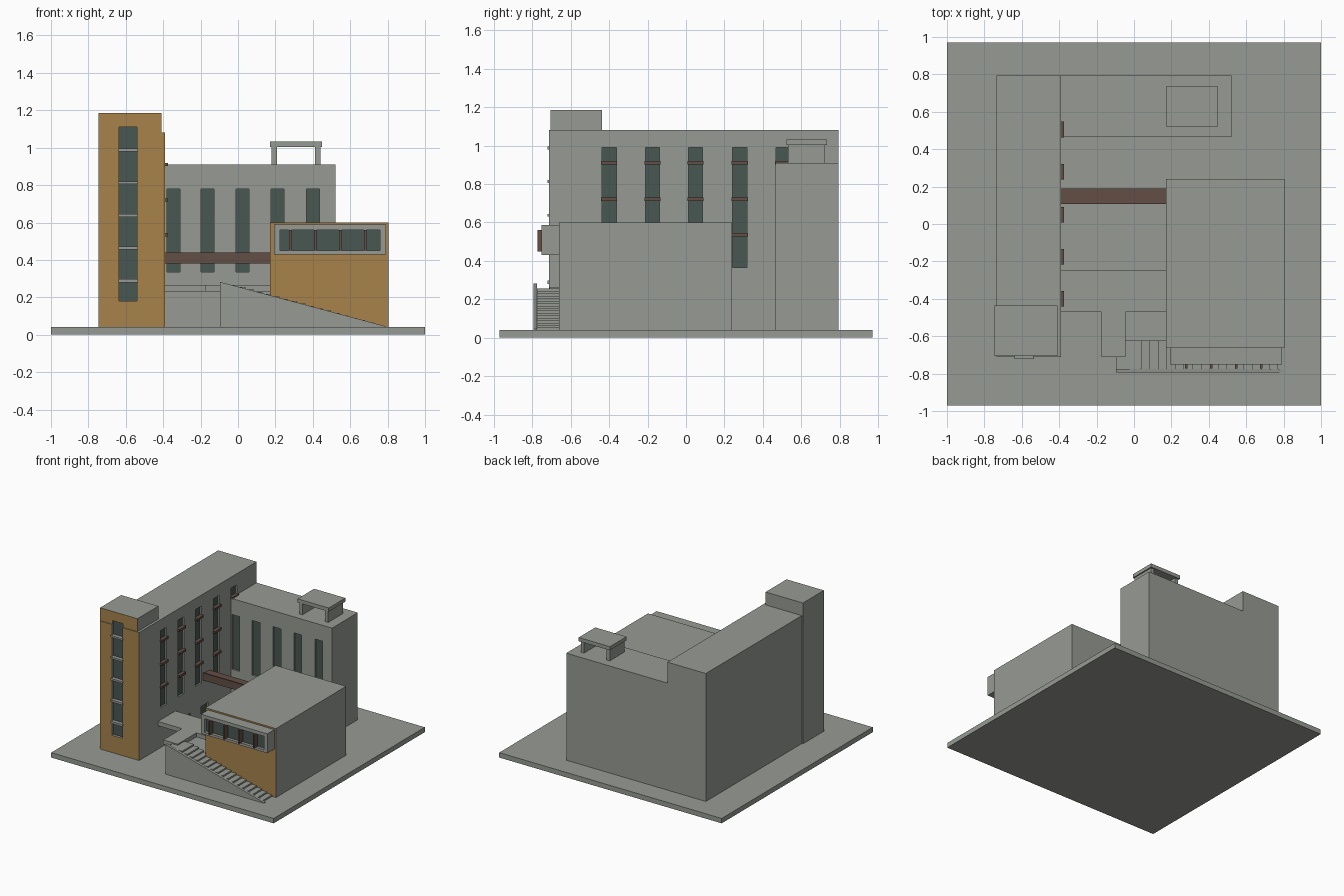
import bpy, bmesh

if "Cube" in bpy.data.objects:
    bpy.data.objects.remove(bpy.data.objects["Cube"])


def material(name, rgb):
    m = bpy.data.materials.new(name)
    m.diffuse_color = (*rgb, 1)
    m.use_nodes = True
    m.node_tree.nodes["Principled BSDF"].inputs["Base Color"].default_value = m.diffuse_color
    return m


GREY = material("concrete grey", (0.31, 0.325, 0.295))
TAN = material("tan cladding", (0.39, 0.225, 0.07))
GLASS = material("dark glass", (0.066, 0.095, 0.083))
BROWN = material("dark brown", (0.125, 0.077, 0.06))


def boxes(name, spans, mat):
    """One object made of boxes given as (x0, x1, y0, y1, z0, z1)."""
    bm = bmesh.new()
    for x0, x1, y0, y1, z0, z1 in spans:
        vs = bmesh.ops.create_cube(bm, size=1)["verts"]
        for v in vs:
            v.co = (x1 if v.co.x > 0 else x0,
                    y1 if v.co.y > 0 else y0,
                    z1 if v.co.z > 0 else z0)
    me = bpy.data.meshes.new(name)
    bm.to_mesh(me)
    bm.free()
    me.materials.append(mat)
    ob = bpy.data.objects.new(name, me)
    bpy.context.collection.objects.link(ob)
    return ob


def cut(ob, spans):
    """Cut box-shaped recesses out of an object."""
    cutter = boxes("recess_cutter", spans, GREY)
    cutter.hide_render = True
    mod = ob.modifiers.new("recesses", "BOOLEAN")
    mod.operation, mod.solver, mod.object = "DIFFERENCE", "EXACT", cutter
    deps = bpy.context.evaluated_depsgraph_get()
    me = bpy.data.meshes.new_from_object(ob.evaluated_get(deps))
    ob.modifiers.clear()
    ob.data = me
    bpy.data.objects.remove(cutter)


def clad_front(ob, y_limit):
    """Tan cladding on the outermost front faces."""
    me = ob.data
    me.materials.clear()
    me.materials.append(GREY)
    me.materials.append(TAN)
    for p in me.polygons:
        p.material_index = int(p.normal.y < -0.9 and p.center.y < y_limit)


G = 0.04  # top of the ground slab
boxes("ground_slab", [(-1, 1, -0.97, 0.97, 0, G)], GREY)

# Window and door layout
side_y = [-0.40, -0.175, 0.05, 0.28, 0.505]
back_x = [-0.345, -0.163, 0.024, 0.211, 0.40]
tower_z = [(0.18, 0.28), (0.297, 0.455), (0.472, 0.63),
           (0.645, 0.805), (0.82, 0.98), (0.995, 1.11)]
door_y = [-0.10, 0.13]
W = 0.037
side_spans = [(y - W, y + W, 0.365, 0.99) for y in side_y]
side_spans += [(y - 0.05, y + 0.05, G + 0.002, 0.175) for y in door_y]

# Long left wing and stair tower
front_cuts = [(-0.635, -0.54, -0.8, -0.685, a, b) for a, b in tower_z]
side_cuts = [(-0.41, -0.3, a, b, c, d) for a, b, c, d in side_spans]
wing = boxes("left_wing", [(-0.735, -0.39, -0.712, 0.795, G, 1.08)], GREY)
cut(wing, front_cuts + side_cuts)
clad_front(wing, -0.70)
tower = boxes("stair_tower", [(-0.745, -0.41, -0.706, -0.437, G, 1.185)], GREY)
cut(tower, front_cuts)
clad_front(tower, -0.70)
boxes("tower_glass", [(-0.635, -0.54, -0.692, -0.684, a, b) for a, b in tower_z], GLASS)
boxes("tower_sills", [(-0.64, -0.535, -0.722, -0.69, a[1], b[0])
                      for a, b in zip(tower_z, tower_z[1:])], GREY)
boxes("side_glass", [(-0.411, -0.403, *s) for s in side_spans], GLASS)
boxes("side_sills", [(-0.41, -0.373, y - 0.042, y + 0.042, z - 0.009, z + 0.009)
                     for y in side_y for z in (0.535, 0.72, 0.91)
                     if y < 0.4 or z > 0.9], BROWN)

# Rear wing with tall windows
back_spans = [(x - W + 0.002, x + W - 0.002) for x in back_x]
rear = boxes("rear_wing", [(-0.39, 0.52, 0.465, 0.795, G, 0.91)], GREY)
cut(rear, [(a, b, 0.4, 0.485, 0.335, 0.78) for a, b in back_spans])
boxes("rear_glass", [(a, b, 0.478, 0.486, 0.335, 0.78) for a, b in back_spans], GLASS)

# Roof canopy on two side walls
boxes("roof_canopy", [(0.17, 0.45, 0.522, 0.735, 1.003, 1.033),
                      (0.18, 0.208, 0.53, 0.722, 0.91, 1.003),
                      (0.413, 0.44, 0.53, 0.722, 0.91, 1.003)], GREY)

# Right hall with clad front
hall = boxes("right_hall", [(0.17, 0.805, -0.662, 0.24, G, 0.6)], GREY)
clad_front(hall, -0.65)

# Projecting window bay with recessed glass and mullions
bay = boxes("window_bay", [(0.193, 0.79, -0.752, -0.66, 0.43, 0.588)], GREY)
cut(bay, [(0.225, 0.76, -0.9, -0.72, 0.45, 0.56)])
boxes("bay_glass", [(0.225, 0.76, -0.728, -0.72, 0.45, 0.56)], GLASS)
boxes("bay_mullions", [(x - 0.006, x + 0.006, -0.773, -0.725, 0.45, 0.56)
                       for x in (0.28, 0.413, 0.547, 0.68)], BROWN)

# Link bridge with low front parapet
boxes("link_bridge", [(-0.39, 0.17, 0.118, 0.19, 0.38, 0.432),
                      (-0.39, 0.17, 0.106, 0.118, 0.38, 0.44)], BROWN)

# Raised terrace and walkway to the stair
boxes("terrace", [(-0.39, 0.17, -0.47, -0.245, 0.23, 0.265),
                  (-0.175, -0.045, -0.71, -0.47, 0.23, 0.265)], GREY)

# Outside stair
N = 17
run, rise = 0.775 / N, (0.255 - G) / N
steps = [(-0.005 + i * run, -0.005 + (i + 1) * run, -0.775,
          -0.622 if -0.005 + (i + 1) * run < 0.18 else -0.66,
          G, 0.255 - i * rise) for i in range(N)]
steps.append((-0.095, -0.005, -0.775, -0.622, G, 0.255))
boxes("stair_steps", steps, GREY)

# Sloping parapet in front of the stair
bm = bmesh.new()
face = bm.faces.new([bm.verts.new((x, -0.795, z))
                     for x, z in ((-0.095, G), (0.79, G), (0.79, 0.045), (-0.095, 0.282))])
ext = bmesh.ops.extrude_face_region(bm, geom=[face])["geom"]
for v in ext:
    if isinstance(v, bmesh.types.BMVert):
        v.co.y = -0.775
bmesh.ops.recalc_face_normals(bm, faces=bm.faces)
me = bpy.data.meshes.new("stair_parapet")
bm.to_mesh(me)
bm.free()
me.materials.append(GREY)
bpy.context.collection.objects.link(bpy.data.objects.new("stair_parapet", me))
